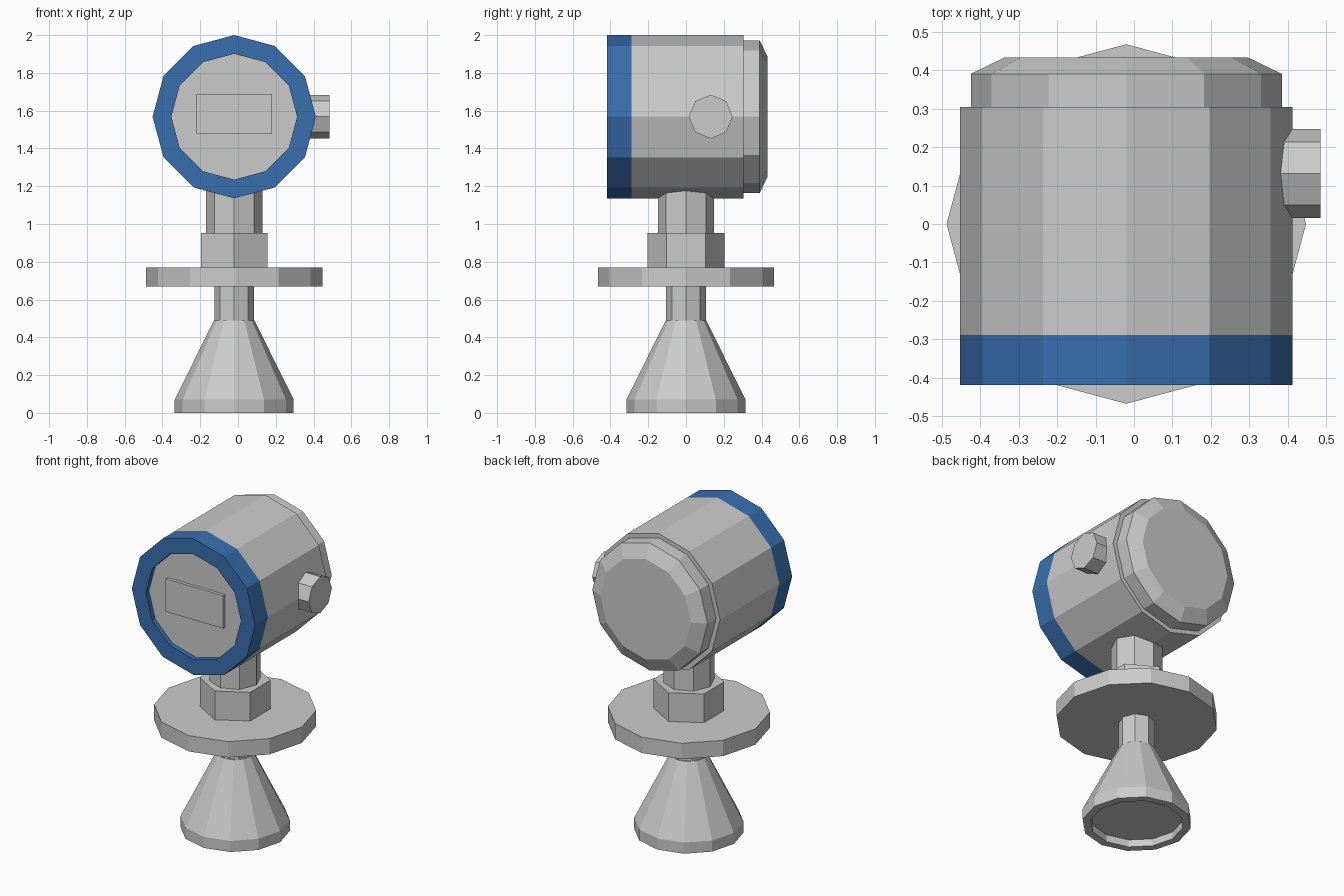
import bpy, bmesh, math
from mathutils import Vector

if "Cube" in bpy.data.objects:
    bpy.data.objects.remove(bpy.data.objects["Cube"])


def material(name, rgb):
    m = bpy.data.materials.new(name)
    m.diffuse_color = (*rgb, 1)
    m.use_nodes = True
    m.node_tree.nodes["Principled BSDF"].inputs["Base Color"].default_value = m.diffuse_color
    return m


GREY = material("light grey metal", (0.6, 0.6, 0.6))
BLUE = material("blue paint", (0.04, 0.158, 0.43))

CX = -0.02          # shared vertical axis
HEAD_Z = 1.568      # height of the head's axis

# Maps local (a, b, along) to world for each turning axis
AXES = {
    "z": lambda a, b, h: Vector((a, b, h)),
    "y": lambda a, b, h: Vector((b, h, a)),
    "x": lambda a, b, h: Vector((h, a, b)),
}


def lathe(name, profile, sides, axis="z", centre=(CX, 0, 0), turn=0.0, mat=GREY):
    """Turn (radius, height) points around an axis; radius 0 makes a flat end."""
    bm = bmesh.new()
    rings = []
    for r, h in profile:
        if r == 0:
            rings.append(None)
            continue
        ring = []
        for i in range(sides):
            t = turn + 2 * math.pi * i / sides
            p = AXES[axis](r * math.cos(t), r * math.sin(t), h)
            ring.append(bm.verts.new(p + Vector(centre)))
        rings.append(ring)
    for lo, hi in zip(rings, rings[1:]):
        if lo is None:
            bm.faces.new(hi[::-1])
        elif hi is None:
            bm.faces.new(lo)
        else:
            for i in range(sides):
                j = (i + 1) % sides
                bm.faces.new((lo[i], lo[j], hi[j], hi[i]))
    return finish(name, bm, mat)


def finish(name, bm, mat):
    mesh = bpy.data.meshes.new(name)
    bm.to_mesh(mesh)
    bm.free()
    mesh.materials.append(mat)
    ob = bpy.data.objects.new(name, mesh)
    bpy.context.collection.objects.link(ob)
    return ob


def rod(name, r, z0, z1, sides, turn=0.0):
    return lathe(name, [(0, z0), (r, z0), (r, z1), (0, z1)], sides, turn=turn)


# Horn with a shallow recess underneath
lathe("horn", [(0, 0.046), (0.268, 0.046), (0.268, 0), (0.315, 0),
               (0.315, 0.07), (0.108, 0.488), (0, 0.488)], 12)

# Stem, flange, hex nut and neck
rod("lower_stem", 0.105, 0.45, 0.68, 8)
rod("flange", 0.467, 0.67, 0.77, 12)
rod("hex_nut", 0.204, 0.765, 0.952, 6, turn=math.pi / 2)
rod("neck", 0.149, 0.94, 1.22, 8)

# Head: blue front collar, recessed front panel, body and rear cap
HEAD = dict(sides=12, axis="y", centre=(CX, 0, HEAD_Z))
lathe("front_collar", [(0.333, -0.388), (0.333, -0.418), (0.432, -0.418),
                       (0.432, -0.289)], mat=BLUE, **HEAD)
lathe("front_panel", [(0, -0.388), (0.333, -0.388)], **HEAD)
lathe("head_body", [(0.432, -0.289), (0.432, 0.304), (0, 0.304)], **HEAD)
lathe("rear_cap", [(0.404, 0.304), (0.404, 0.39), (0.318, 0.432), (0, 0.432)], **HEAD)

# Side plug
lathe("side_plug", [(0, 0.34), (0.116, 0.34), (0.116, 0.485), (0, 0.485)], 8,
      axis="x", centre=(0, 0.131, HEAD_Z))

# Display plate
bm = bmesh.new()
bmesh.ops.create_cube(bm, size=1)
bmesh.ops.scale(bm, vec=(0.402, 0.03, 0.208), verts=bm.verts)
bmesh.ops.translate(bm, vec=(CX, -0.393, 1.584), verts=bm.verts)
finish("display_plate", bm, GREY)
